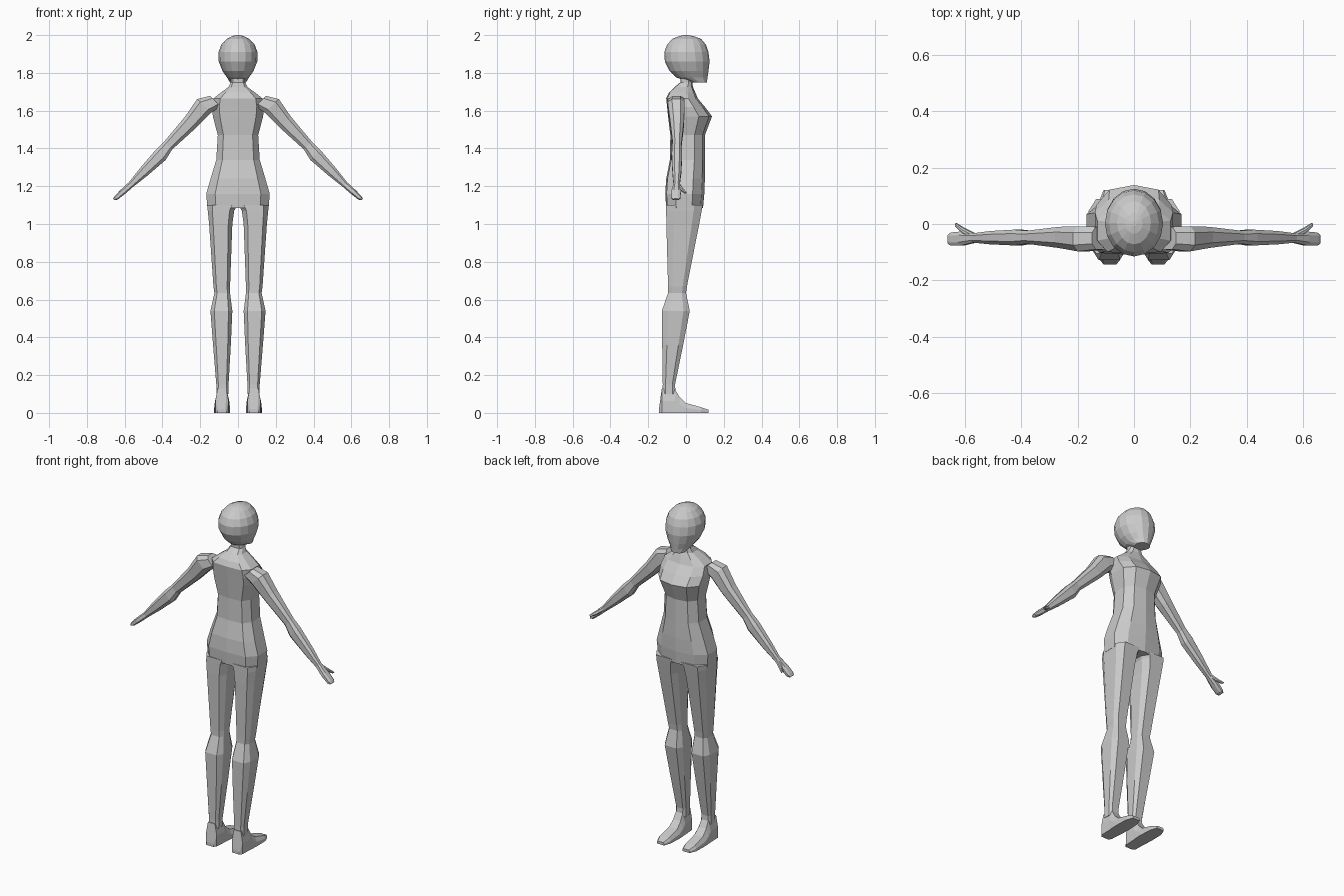
import bpy, bmesh
from math import sin, cos, pi


def loft(name, rings, mirror=False):
    """Skin a list of equal-length point rings and close both ends."""
    bm = bmesh.new()
    loops = [[bm.verts.new(p) for p in ring] for ring in rings]
    n = len(loops[0])
    for a, b in zip(loops, loops[1:]):
        for i in range(n):
            j = (i + 1) % n
            bm.faces.new((a[i], a[j], b[j], b[i]))
    bm.faces.new(loops[0][::-1])
    bm.faces.new(loops[-1])
    bmesh.ops.recalc_face_normals(bm, faces=bm.faces)
    mesh = bpy.data.meshes.new(name)
    bm.to_mesh(mesh)
    bm.free()
    obj = bpy.data.objects.new(name, mesh)
    bpy.context.collection.objects.link(obj)
    if mirror:
        obj.modifiers.new("mirror", "MIRROR")
    return obj


def octagon(cu, hu, cv, hv, ku=0.65, kv=0.5):
    """Chamfered rectangle as (u, v) pairs."""
    pts = [(1, -kv), (1, kv), (ku, 1), (-ku, 1),
           (-1, kv), (-1, -kv), (-ku, -1), (ku, -1)]
    return [(cu + hu * u, cv + hv * v) for u, v in pts]


# Torso and neck: height, half width, back y, front y
torso = [(1.085, .162, -.105, .09), (1.16, .168, -.11, .097),
         (1.24, .145, -.105, .1), (1.34, .115, -.085, .1),
         (1.47, .107, -.083, .1), (1.57, .133, -.095, .138),
         (1.62, .138, -.1, .1), (1.665, .13, -.105, .062),
         (1.695, .092, -.09, .05), (1.725, .05, -.06, .037),
         (1.75, .038, -.03, .033), (1.79, .038, -.03, .035)]
section = [(0, 1), (.65, .86), (1, .4), (1, -.45), (.72, -.93),
           (0, -1), (-.72, -.93), (-1, -.45), (-1, .4), (-.65, .86)]
loft("torso", [[(w * u, (b + f) / 2 + (f - b) / 2 * v, z) for u, v in section]
               for z, w, b, f in torso])

# Head: faceted egg with a flat jaw
head = [(1.75, .042, .03, .11), (1.775, .058, -.05, .114),
        (1.81, .082, -.087, .119), (1.86, .102, -.112, .125),
        (1.91, .103, -.115, .119), (1.95, .088, -.1, .105),
        (1.98, .06, -.072, .08), (1.995, .03, -.035, .04),
        (2.0, .008, -.008, .01)]
loft("head", [[(w * cos(i * pi / 8),
                (b + f) / 2 + (f - b) / 2 * sin(i * pi / 8), z)
               for i in range(16)] for z, w, b, f in head])

# Legs: height, inner x, outer x, back y, front y
leg = [(1.1, .004, .162, -.105, .088), (1.07, .02, .16, -.105, .083),
       (1.0, .03, .153, -.104, .07), (.67, .042, .13, -.095, .005),
       (.635, .042, .125, -.095, .0), (.54, .03, .146, -.128, .02),
       (.36, .038, .132, -.126, -.015), (.15, .05, .115, -.123, -.058),
       (.1, .05, .115, -.125, -.055)]
loft("leg", [[(x, y, z) for x, y in octagon((a + o) / 2, (o - a) / 2,
                                            (b + f) / 2, (f - b) / 2, .65, .55)]
             for z, a, o, b, f in leg], True)

# Feet: y, inner x, outer x, top z, top inset
foot = [(-.143, .062, .108, .02, .004), (-.128, .05, .12, .13, .012),
        (-.058, .046, .122, .125, .016), (-.035, .044, .124, .085, .016),
        (0, .042, .126, .052, .015), (.08, .046, .124, .03, .01),
        (.12, .06, .108, .016, .005)]
loft("foot", [[(a, y, 0), (o, y, 0), (o, y, t * .5), (o - s, y, t),
               (a + s, y, t), (a, y, t * .5)] for y, a, o, t, s in foot], True)


def limb(name, stations):
    """Limb on a sloping path: x, z, half thickness, back y, front y."""
    loft(name, [[(x + .7 * u, y, z + .7 * u)
                 for u, y in octagon(0, t, (b + f) / 2, (f - b) / 2, .55, .5)]
                for x, z, t, b, f in stations], True)


limb("arm", [(.12, 1.65, .04, -.09, -.01), (.18, 1.625, .052, -.097, -.008),
             (.25, 1.54, .042, -.085, -.01), (.37, 1.415, .03, -.07, -.024),
             (.41, 1.365, .038, -.076, -.02), (.5, 1.275, .028, -.072, -.025),
             (.565, 1.21, .017, -.066, -.033), (.61, 1.17, .016, -.077, -.027),
             (.645, 1.138, .012, -.077, -.03), (.657, 1.13, .006, -.07, -.038)])
limb("thumb", [(.565, 1.21, .011, -.055, -.033), (.6, 1.185, .011, -.036, -.016),
               (.63, 1.165, .006, -.01, .003)])
